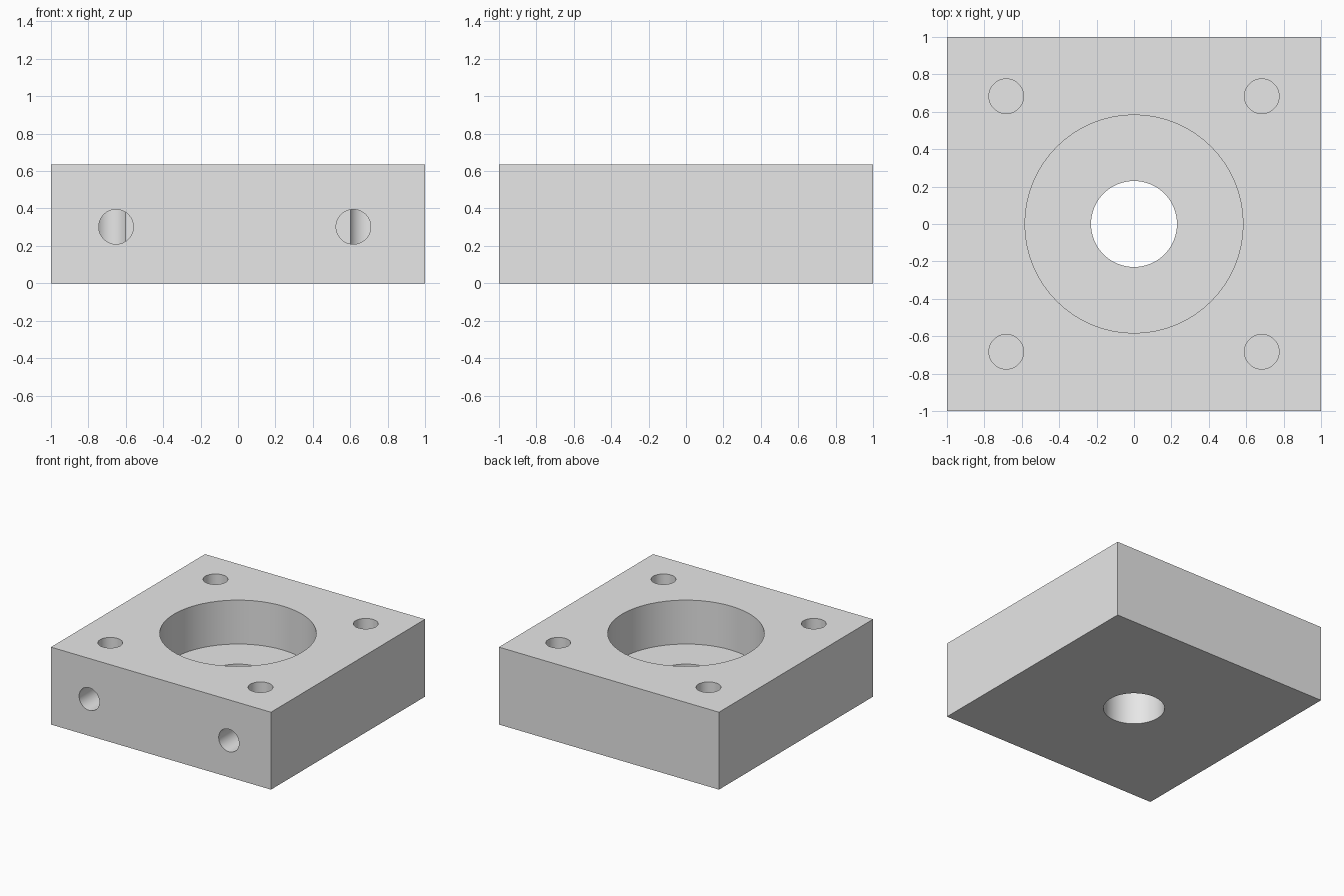
import bpy
import math

cube = bpy.data.objects.get("Cube")
if cube:
    bpy.data.objects.remove(cube, do_unlink=True)

HEIGHT = 0.636
HOLE_R = 0.0925
BOLT = 0.683      # corner hole offset from the centre
OVER = 0.1        # how far cutters overshoot open ends

# One plain grey for the whole block
grey = bpy.data.materials.new("plain_grey")
grey.use_nodes = True
grey.diffuse_color = (0.8, 0.8, 0.8, 1)
grey.node_tree.nodes["Principled BSDF"].inputs["Base Color"].default_value = (0.8, 0.8, 0.8, 1)

# Square block
bpy.ops.mesh.primitive_cube_add(size=1, location=(0, 0, HEIGHT / 2))
block = bpy.context.object
block.name = "mounting_block"
block.scale = (2, 2, HEIGHT)
bpy.ops.object.transform_apply(location=True, rotation=True, scale=True)
block.data.materials.append(grey)


def drill(name, radius, location, depth, tilt=0.0):
    """Cut a round hole centred at location, then discard the cutter."""
    bpy.ops.mesh.primitive_cylinder_add(
        vertices=64, radius=radius, depth=depth, location=location, rotation=(tilt, 0, 0))
    cutter = bpy.context.object
    cutter.name = name
    cutter.hide_render = True
    cutter.data.materials.append(grey)
    mod = block.modifiers.new(name, "BOOLEAN")
    mod.operation = "DIFFERENCE"
    mod.solver = "EXACT"
    mod.object = cutter
    bpy.ops.object.select_all(action="DESELECT")
    block.select_set(True)
    bpy.context.view_layer.objects.active = block
    bpy.ops.object.modifier_apply(modifier=mod.name)
    bpy.data.objects.remove(cutter, do_unlink=True)


def drill_down(name, radius, x, y, floor):
    top = HEIGHT + OVER
    drill(name, radius, (x, y, (top + floor) / 2), top - floor)


# Stepped centre bore: wide recess and narrow through hole
drill_down("wide_recess", 0.583, 0, 0, 0.275)
drill_down("through_hole", 0.23, 0, 0, -OVER)

# Blind corner holes
for sx in (-1, 1):
    for sy in (-1, 1):
        drill_down("corner_hole", HOLE_R, sx * BOLT, sy * BOLT, 0.15)

# Blind front holes that run into the front corner holes
front, end = -1 - OVER, -0.64
for x in (-0.652, 0.617):
    drill("front_hole", HOLE_R, (x, (front + end) / 2, 0.302), end - front, math.pi / 2)

# Smooth round walls, sharp rims
bpy.ops.object.shade_smooth_by_angle(angle=math.radians(30))
